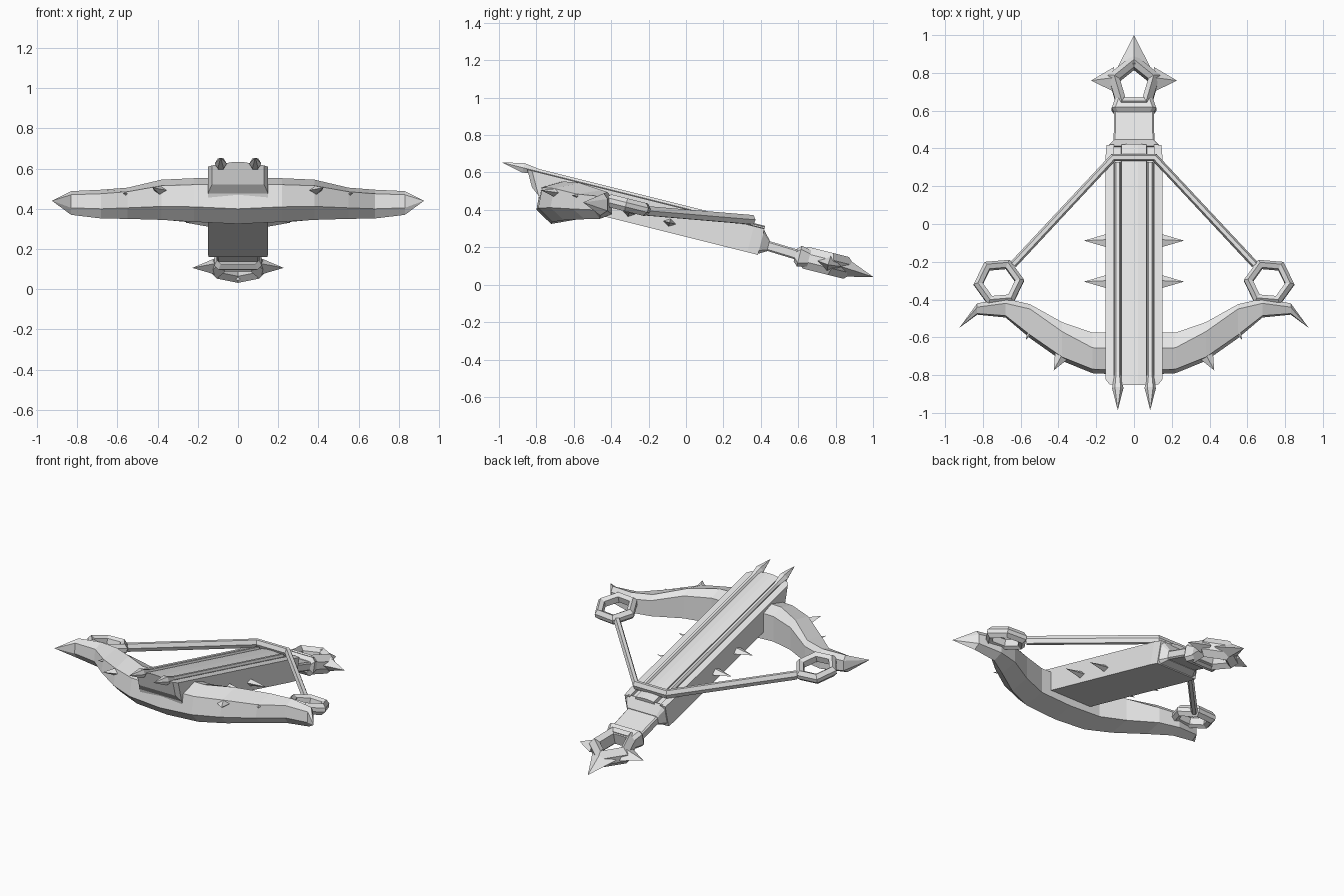
import bpy, bmesh, math
from mathutils import Vector, Matrix

cube = bpy.data.objects.get("Cube")
if cube:
    bpy.data.objects.remove(cube, do_unlink=True)

grey = bpy.data.materials.new("plain_grey")
grey.use_nodes = True
grey.diffuse_color = (0.8, 0.8, 0.8, 1)
grey.node_tree.nodes["Principled BSDF"].inputs["Base Color"].default_value = (0.8, 0.8, 0.8, 1)

# Tilted frame of the stock: x across, y along the top, z out of the top
TILT = Matrix.Translation((0, 0, 0.4075)) @ Matrix.Rotation(-math.atan(0.25), 4, 'X')
WORLD = Matrix.Identity(4)


def finish(name, bm, frame, mirror):
    bm.transform(frame)
    bmesh.ops.recalc_face_normals(bm, faces=bm.faces)
    mesh = bpy.data.meshes.new(name)
    bm.to_mesh(mesh)
    bm.free()
    mesh.materials.append(grey)
    obj = bpy.data.objects.new(name, mesh)
    bpy.context.collection.objects.link(obj)
    if mirror:
        obj.modifiers.new("mirror", 'MIRROR').use_mirror_merge = False
    return obj


def loft(name, sections, frame=TILT, mirror=False, closed=False):
    """Skin equal-sized sections; a one-point section is a sharp tip."""
    bm = bmesh.new()
    rings = [[bm.verts.new(p) for p in s] for s in sections]
    pairs = list(zip(rings, rings[1:]))
    if closed:
        pairs.append((rings[-1], rings[0]))
    for a, b in pairs:
        n = max(len(a), len(b))
        for i in range(n):
            j = (i + 1) % n
            if len(b) == 1:
                bm.faces.new((a[i], a[j], b[0]))
            elif len(a) == 1:
                bm.faces.new((a[0], b[j], b[i]))
            else:
                bm.faces.new((a[i], a[j], b[j], b[i]))
    if not closed:
        for r in (rings[0], rings[-1]):
            if len(r) > 2:
                bm.faces.new(r)
    return finish(name, bm, frame, mirror)


def spike(name, base, tip, wide, high, frame=TILT, mirror=True):
    """Four-sided spike with a diamond base."""
    base, tip = Vector(base), Vector(tip)
    side = (tip - base).cross(Vector((0, 0, 1))).normalized() * wide
    up = side.cross(tip - base).normalized() * high
    return loft(name, [[base + side, base + up, base - side, base - up], [tip]], frame, mirror)


def ring(name, centre, profile, sides, start, squeeze=1, mirror=False):
    """Faceted ring from an (radius, height) profile, lying in the tilted frame."""
    cx, cy, cz = centre
    sections = []
    for k in range(sides):
        a = start + math.tau * k / sides
        sections.append([(cx + r * math.cos(a) * squeeze, cy + r * math.sin(a), cz + h)
                         for r, h in profile])
    return loft(name, sections, TILT, mirror, True)


def both_sides(half):
    """Mirror a run of sections that starts on or beside the centre plane."""
    flipped = [[(-x, y, z) for x, y, z in s] for s in reversed(half)]
    return flipped + half


def local(x, y, z):
    return TILT.inverted() @ Vector((x, y, z))


# Stock body with two grooves along its top
def stock_section(u, half, bottom, slant=0):
    side = [(half, bottom), (half, -0.004), (0.107, 0), (0.105, -0.016),
            (0.068, -0.016), (0.065, 0.006), (0.02, 0.012)]
    outline = side + [(-x, w) for x, w in reversed(side)]
    return [(x, u - w * slant, w) for x, w in outline]


loft("stock", [stock_section(-0.876, 0.13, -0.09, 0.55),
               stock_section(-0.85, 0.15, -0.125, 0.55),
               stock_section(-0.77, 0.15, -0.147),
               stock_section(0.375, 0.15, -0.147),
               stock_section(0.433, 0.145, -0.147)])


# Neck taper, flat grip and pommel collar
def slab(u, half, mid, thick, cut=0.02):
    quarter = [(half, mid - thick + cut), (half, mid + thick - cut), (half - cut, mid + thick)]
    low = (half - cut, mid - thick)
    pts = [low] + quarter
    return [(x, u, w) for x, w in pts + [(-x, w) for x, w in reversed(pts)]]


loft("neck", [slab(0.425, 0.145, -0.073, 0.073), slab(0.475, 0.108, -0.087, 0.03, 0.008)])
loft("grip", [slab(0.46, 0.108, -0.087, 0.027, 0.008), slab(0.66, 0.105, -0.097, 0.027, 0.008)])
loft("pommel_collar", [slab(0.627, 0.105, -0.1, 0.035), slab(0.65, 0.118, -0.1, 0.057),
                       slab(0.705, 0.1, -0.1, 0.045)])

# Pommel ring with three spikes
P = Vector((0, 0.783, -0.1))
ring("pommel_ring", P, [(0.165, 0.022), (0.125, 0.06), (0.09, 0.035),
                        (0.09, -0.035), (0.125, -0.06), (0.165, -0.022)], 5, math.pi / 2, 0.88)
spike("pommel_end_spike", P + Vector((0, 0.1, 0)), (0, 1.06, -0.112), 0.085, 0.056, mirror=False)
spike("pommel_side_spike", P + Vector((0.105, 0.03, 0)), (0.227, 0.81, -0.108), 0.068, 0.045)


# Twin rails with pointed heads
def hexagon(u, r):
    return [(0.086 + r * math.cos(k * math.pi / 3), u, r * math.sin(k * math.pi / 3))
            for k in range(6)]


loft("rail", [hexagon(-0.86, 0.016), hexagon(0.335, 0.016)], mirror=True)
loft("rail_head", [hexagon(-0.8, 0.014), hexagon(-0.896, 0.03), [(0.086, -1.016, 0)]], mirror=True)

# Spikes along the sides of the stock
for label, y, z in (("front", -0.305, 0.385), ("rear", -0.088, 0.332)):
    spike(label + "_side_spike", local(0.145, y, z), local(0.265, y, z), 0.036, 0.022)

# Bow limbs: x, front, ridge and back y, then front top, front low, bottom and ridge z
stations = [
    (0.0, -0.80, -0.66, -0.575, 0.52, 0.40, 0.325, 0.555),
    (0.22, -0.79, -0.655, -0.575, 0.52, 0.41, 0.335, 0.552),
    (0.38, -0.725, -0.57, -0.52, 0.515, 0.412, 0.345, 0.545),
    (0.55, -0.605, -0.45, -0.425, 0.485, 0.405, 0.35, 0.505),
    (0.68, -0.495, -0.42, -0.395, 0.475, 0.40, 0.352, 0.495),
    (0.83, -0.48, -0.44, -0.42, 0.47, 0.405, 0.37, 0.488),
]
limb = []
for x, front, ridge, back, ft, fl, low, top in stations:
    gap = back - front
    limb.append([(x, front + 0.1 * gap, ft), (x, front, fl), (x, front + 0.35 * gap, low),
                 (x, back, low + 0.025), (x, back, top - 0.03), (x, ridge, top)])
limb.append([(0.925, -0.55, 0.44)])
loft("bow", both_sides(limb)[:len(limb)] + limb[1:], WORLD)

# Spikes on the front of the bow
spike("large_bow_spike", (0.38, -0.69, 0.49), (0.425, -0.775, 0.505), 0.042, 0.026, WORLD)
spike("small_bow_spike", (0.55, -0.57, 0.472), (0.572, -0.612, 0.478), 0.016, 0.012, WORLD)

# Six-sided string rings at the limb ends
ring("string_ring", local(0.715, -0.31, 0.425),
     [(0.134, 0.012), (0.112, 0.035), (0.086, 0.02),
      (0.086, -0.02), (0.112, -0.035), (0.134, -0.012)], 6, math.radians(-5), mirror=True)


# Drawn string across the stock
def string_section(x, y, z, nx, ny):
    return [(x + nx * o, y + ny * o, z + h) for o, h in
            ((0.02, 0), (0.01, 0.025), (-0.01, 0.025), (-0.02, 0), (-0.01, -0.025), (0.01, -0.025))]


loft("string", both_sides([string_section(0.11, 0.352, 0.347, 0.42, 0.98),
                           string_section(0.64, -0.215, 0.395, 0.726, 0.687)]), WORLD)
